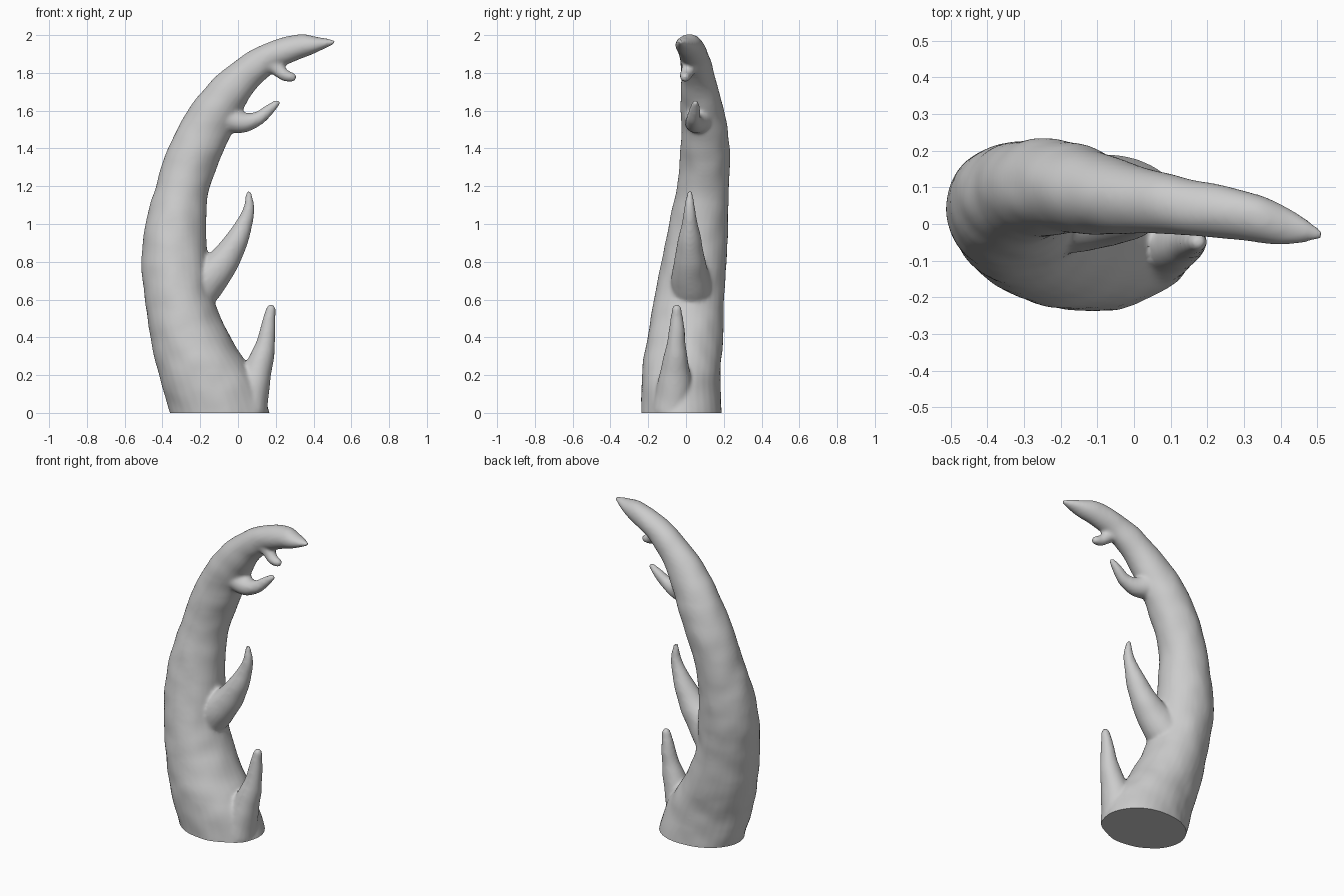
import bpy, bmesh, math
from mathutils import Vector, noise

if "Cube" in bpy.data.objects:
    bpy.data.objects.remove(bpy.data.objects["Cube"])


def spline(pts, sub=6):
    """Catmull-Rom resampling of a list of equal-length tuples."""
    out = []
    for i in range(len(pts) - 1):
        p = [pts[max(i - 1, 0)], pts[i], pts[i + 1], pts[min(i + 2, len(pts) - 1)]]
        for s in range(sub):
            t = s / sub
            out.append([0.5 * (2 * b + (c - a) * t + (2 * a - 5 * b + 4 * c - d) * t * t
                               + (3 * b - a - 3 * c + d) * t ** 3) for a, b, c, d in zip(*p)])
    return out + [list(pts[-1])]


def loft(bm, rings, n=32):
    """Skin ellipses given as (centre, half axis, half axis) and cap the ends."""
    loops = []
    for c, u, v in rings:
        loops.append([bm.verts.new(c + u * math.cos(a) + v * math.sin(a))
                      for a in (2 * math.pi * k / n for k in range(n))])
    for a, b in zip(loops, loops[1:]):
        for k in range(n):
            j = (k + 1) % n
            bm.faces.new((a[k], a[j], b[j], b[k]))
    bm.faces.new(loops[0][::-1])
    bm.faces.new(loops[-1])


def tine(bm, pts):
    """Curved spike through (x, y, z, radius) points with a rounded tip."""
    s = spline(pts)
    pos = [Vector(p[:3]) for p in s]
    rings = []
    for i, p in enumerate(pos):
        t = (pos[min(i + 1, len(pos) - 1)] - pos[max(i - 1, 0)]).normalized()
        u = Vector((0, 1, 0)).cross(t).normalized()
        rings.append((p, u * s[i][3], t.cross(u) * s[i][3]))
    r = s[-1][3]
    for a in (0.4, 0.8, 1.2, 1.5):
        rings.append((pos[-1] + t * r * math.sin(a), u * r * math.cos(a), t.cross(u) * r * math.cos(a)))
    loft(bm, rings, 20)


bm = bmesh.new()

# Trunk: outer x, z, inner x, z, y min, y max
trunk = [(-.33, -.1, .18, -.1, -.235, .19), (-.36, 0, .17, 0, -.235, .19),
         (-.42, .2, .11, .17, -.235, .18), (-.465, .4, -.01, .35, -.21, .195),
         (-.492, .6, -.12, .58, -.17, .2), (-.512, .8, -.155, .8, -.13, .215),
         (-.49, 1, -.168, 1, -.09, .222), (-.435, 1.2, -.155, 1.17, -.05, .228),
         (-.37, 1.4, -.1, 1.33, -.03, .232), (-.265, 1.6, -.04, 1.46, -.025, .215),
         (-.15, 1.75, .02, 1.59, -.027, .18), (0, 1.872, .1, 1.72, -.027, .15),
         (.14, 1.955, .2, 1.81, -.033, .12), (.31, 2.003, .31, 1.865, -.047, .09),
         (.42, 1.99, .42, 1.91, -.058, .045), (.517, 1.973, .515, 1.955, -.04, -.02)]
rings = []
for ox, oz, ix, iz, y0, y1 in spline(trunk):
    c = Vector(((ox + ix) / 2, (y0 + y1) / 2, (oz + iz) / 2))
    rings.append((c, Vector(((ox - ix) / 2, 0, (oz - iz) / 2)), Vector((0, (y1 - y0) / 2, 0))))
loft(bm, rings)

# Tines, lowest to highest
tine(bm, [(.05, -.07, .02, .11), (.09, -.06, .18, .085), (.13, -.055, .3, .063),
          (.155, -.05, .42, .043), (.175, -.05, .55, .026)])
tine(bm, [(-.23, .03, .64, .12), (-.12, .02, .75, .095), (-.03, .02, .87, .07),
          (.03, .02, .99, .047), (.057, .02, 1.08, .031), (.056, .02, 1.165, .015)])
tine(bm, [(-.09, .08, 1.57, .09), (.02, .05, 1.54, .058), (.1, .04, 1.555, .04),
          (.16, .045, 1.6, .03), (.205, .05, 1.64, .019)])
tine(bm, [(.15, .03, 1.88, .06), (.205, .015, 1.825, .042), (.245, 0, 1.79, .032),
          (.285, -.005, 1.777, .026)])

bmesh.ops.recalc_face_normals(bm, faces=bm.faces)
mesh = bpy.data.meshes.new("branched_horn")
bm.to_mesh(mesh)
bm.free()
horn = bpy.data.objects.new("branched_horn", mesh)
bpy.context.collection.objects.link(horn)

# Fuse the parts and soften the joints
remesh = horn.modifiers.new("fuse", 'REMESH')
remesh.mode = 'VOXEL'
remesh.voxel_size = 0.01
smooth = horn.modifiers.new("soften", 'SMOOTH')
smooth.factor = 0.5
smooth.iterations = 8
deps = bpy.context.evaluated_depsgraph_get()
bm = bmesh.new()
bm.from_object(horn, deps)
horn.modifiers.clear()

# Slight surface unevenness, then a flat cut at the base
bm.normal_update()
for v, n in [(v, v.normal.copy()) for v in bm.verts]:
    v.co += n * 0.005 * noise.noise(v.co * 9)
cut = bmesh.ops.bisect_plane(bm, geom=bm.verts[:] + bm.edges[:] + bm.faces[:],
                             plane_co=(0, 0, 0), plane_no=(0, 0, -1), clear_outer=True)
edges = [e for e in cut["geom_cut"] if isinstance(e, bmesh.types.BMEdge)]
bmesh.ops.contextual_create(bm, geom=edges)
bm.to_mesh(mesh)
bm.free()

bpy.context.view_layer.objects.active = horn
horn.select_set(True)
bpy.ops.object.shade_smooth_by_angle(angle=math.radians(40))
